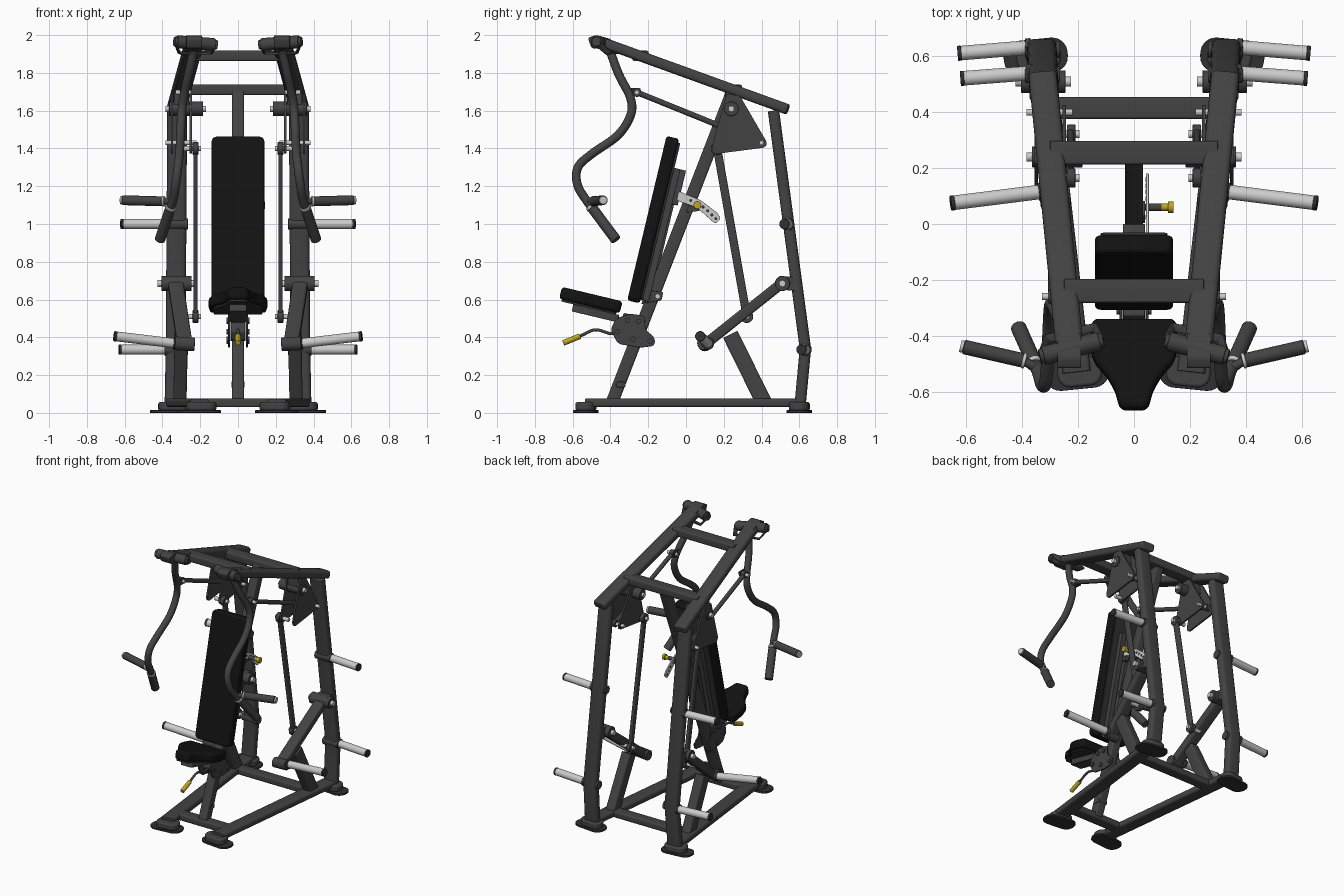
import bpy, bmesh, math
from mathutils import Vector as V, Matrix

if "Cube" in bpy.data.objects:
    bpy.data.objects.remove(bpy.data.objects["Cube"])

def material(name, c):
    m = bpy.data.materials.new(name)
    m.diffuse_color = (*c, 1)
    m.use_nodes = True
    m.node_tree.nodes["Principled BSDF"].inputs["Base Color"].default_value = m.diffuse_color
    return m

FRAME = material("frame_charcoal", (.055, .055, .056))
BLACK = material("pad_black", (.006, .006, .006))
STEEL = material("steel", (.6, .6, .6))
RUBBER = material("rubber", (.03, .03, .03))
YELLOW = material("yellow", (.5, .38, .02))

def finish(name, bm, mat, mirror, bevel=0):
    bmesh.ops.remove_doubles(bm, verts=bm.verts, dist=1e-5)
    bmesh.ops.recalc_face_normals(bm, faces=bm.faces)
    me = bpy.data.meshes.new(name)
    bm.to_mesh(me)
    bm.free()
    ob = bpy.data.objects.new(name, me)
    bpy.context.collection.objects.link(ob)
    me.materials.append(mat)
    if bevel:
        b = ob.modifiers.new("edge", 'BEVEL')
        b.width, b.segments, b.limit_method, b.angle_limit = bevel, 3, 'ANGLE', math.radians(50)
    if mirror:
        ob.modifiers.new("mirror", 'MIRROR')
    return ob

def sweep(name, pts, w, h, r, mat=FRAME, mirror=True, n=4, bevel=.003):
    """Rounded-rectangle section swept along a mitred path."""
    pts = [V(p) for p in pts]
    sec = []
    for k, (sx, sy) in enumerate(((1, 1), (-1, 1), (-1, -1), (1, -1))):
        for i in range(n + 1):
            a = (k + i / n) * math.pi / 2
            sec.append((sx * (w / 2 - r) + r * math.cos(a), sy * (h / 2 - r) + r * math.sin(a)))
    bm = bmesh.new()
    rings = []
    for i, p in enumerate(pts):
        a = (p - pts[i - 1]).normalized() if i else (pts[1] - p).normalized()
        b = (pts[i + 1] - p).normalized() if i < len(pts) - 1 else a
        t = (a + b).normalized()
        hint = V((0, 1, 0)) if abs((pts[-1] - pts[0]).normalized().x) > .8 else V((1, 0, 0))
        x = (hint - t * hint.dot(t)).normalized()
        y = t.cross(x) / max(.5, t.dot(a))
        rings.append([bm.verts.new(p + x * u + y * v) for u, v in sec])
    m = len(sec)
    for r0, r1 in zip(rings, rings[1:]):
        for j in range(m):
            bm.faces.new((r0[j], r0[(j + 1) % m], r1[(j + 1) % m], r1[j]))
    bm.faces.new(rings[0])
    bm.faces.new(rings[-1])
    return finish(name, bm, mat, mirror, bevel)

def rod(name, pts, r, mat=FRAME, mirror=True, n=6, bevel=.003):
    return sweep(name, pts, 2 * r, 2 * r, r, mat, mirror, n, bevel)

def prism(name, outline, depth, origin, u, v, r=.01, mat=FRAME, mirror=True, bevel=.002):
    """Outline with rounded corners in the u-v plane, extruded along u x v."""
    u, v = V(u).normalized(), V(v).normalized()
    w = u.cross(v)
    bm = bmesh.new()
    bm.faces.new([bm.verts.new(V(origin) + u * a + v * b) for a, b in outline])
    if r:
        bmesh.ops.bevel(bm, geom=bm.verts[:], offset=r, segments=5, affect='VERTICES', profile=.5)
    g = bmesh.ops.extrude_face_region(bm, geom=bm.faces[:])
    bmesh.ops.translate(bm, vec=w * depth, verts=[e for e in g['geom'] if isinstance(e, bmesh.types.BMVert)])
    return finish(name, bm, mat, mirror, bevel)

def side_plate(name, outline, x, t=.01, **k):
    return prism(name, outline, t, (x - t / 2, 0, 0), (0, 1, 0), (0, 0, 1), **k)

def smooth_path(pts, n=6):
    p = [V(q) for q in pts]
    p = [p[0] * 2 - p[1]] + p + [p[-1] * 2 - p[-2]]
    out = []
    for a, b, c, d in zip(p, p[1:], p[2:], p[3:]):
        for i in range(n):
            t = i / n
            out.append((b * 2 + (c - a) * t + (a * 2 - b * 5 + c * 4 - d) * t * t
                        + (b * 3 - a - c * 3 + d) * t ** 3) / 2)
    return out + [p[-2]]

def bolt(name, x0, x1, y, z, r=.014, mirror=True, mat=STEEL):
    rod(name, [(x0, y, z), (x1, y, z)], r, mat, mirror, 3, 0)

def rect(a, b, c, d):
    return [(a, c), (b, c), (b, d), (a, d)]

# base: rails, crossbars, feet
sweep("base_rail", [(.205, -.53, .053), (.335, .60, .053)], .1, .046, .015)
sweep("base_front_crossbar", [(-.2, -.40, .053), (.2, -.40, .053)], .08, .046, .01, mirror=False)
sweep("base_rear_crossbar", [(-.3, .415, .053), (.3, .415, .053)], .078, .046, .01, mirror=False)
for nm, cx, cy in (("front_foot", .205, -.53), ("rear_foot", .352, .60)):
    prism(nm, rect(-.115, .115, -.062, .062), .014, (cx, cy, 0), (1, -.1, 0), (.1, 1, 0), .055, RUBBER)
    prism(nm + "_cap", rect(-.08, .08, -.052, .052), .045, (cx - .01, cy, .012), (1, -.1, 0), (.1, 1, 0), .045, bevel=.01)

# rear uprights, top beams and crossbars
sweep("rear_upright", [(.322, .463, 1.6), (.33, .632, .34), (.336, .605, .05)], .105, .06, .022)
sweep("top_beam", [(.232, -.43, 1.957), (.328, .54, 1.606)], .1, .056, .02, bevel=.01)
sweep("top_front_crossbar", [(-.25, -.24, 1.89), (.25, -.24, 1.89)], .085, .055, .01, mirror=False)
sweep("top_rear_crossbar", [(-.3, .255, 1.71), (.3, .255, 1.71)], .085, .055, .01, mirror=False)

# leaning centre column with its adjustment strip
sweep("centre_column", [(0, .245, 1.70), (0, -.39, .06)], .065, .066, .01, mirror=False)
for i in range(12):
    y = -.345 + i * .011
    bolt("column_notch", -.022, .022, y - .036, .155 + i * .0284, .006, False, RUBBER)
side_plate("column_stop", rect(-.37, -.32, .135, .165), 0, .07, mirror=False)

# backrest
bo, bu, bv = V((0, -.245, .58)), V((1, 0, 0)), V((0, .208, .87)).normalized()
bw = bu.cross(bv)
prism("backrest_pad", rect(-.14, .14, 0, .895), .068, bo, bu, bv, .03, BLACK, False, .014)
prism("backrest_board", rect(-.12, .12, .02, .875), .012, bo - bw * .012, bu, bv, .02, RUBBER, False)
prism("backrest_rail", rect(.04, .075, .02, .74), .035, bo - bw * .045, bu, bv, 0, FRAME, True)
prism("backrest_spine", rect(-.025, .025, .0, .72), .045, bo - bw * .055, bu, bv, 0, FRAME, False)
prism("backrest_bracket", rect(-.04, .04, .55, .74), .05, bo - bw * .075, bu, bv, .006, FRAME, False)
side_plate("backrest_hinge", [(-.22, .58), (-.13, .595), (-.12, .64), (-.20, .65)], .038, .012)
bolt("backrest_hinge_bolt", -.06, .06, -.15, .617, .014, False)

# backrest angle plate and pull knob
side_plate("angle_plate", [(-.05, 1.125), (.06, 1.085), (.155, 1.0), (.185, 1.03), (.165, 1.06), (.08, 1.125), (-.04, 1.175)],
           .048, .01, r=.012, mat=STEEL, mirror=False)
for y, z in ((.025, 1.125), (.09, 1.09), (.115, 1.07), (.137, 1.048), (.158, 1.028)):
    bolt("angle_plate_hole", .042, .0545, y, z, .008, False, RUBBER)
side_plate("knob_bracket", [(0, 1.06), (.075, 1.07), (.085, 1.12), (.03, 1.14)], .025, .03, mirror=False)
rod("knob_sleeve", [(.04, .06, 1.1), (.1, .06, 1.1)], .014, mirror=False)
rod("knob_stem", [(.095, .06, 1.1), (.125, .06, 1.1)], .013, YELLOW, False)
rod("knob_head", [(.122, .06, 1.1), (.142, .06, 1.1)], .021, YELLOW, False)

# seat
su, sv = V((1, 0, 0)), V((0, .317, -.076)).normalized()
so = V((0, -.672, .603))
half = [(.05, 0), (.068, .07), (.10, .125), (.145, .175), (.157, .24), (.15, .33)]
prism("seat_pad", half + [(-a, b) for a, b in half[::-1]], .066, so, su, sv, .022, BLACK, False, .018)
inner = [(a * .85, b * .9 + .015) for a, b in half]
prism("seat_board", inner + [(-a, b) for a, b in inner[::-1]], .012, so - su.cross(sv) * .01, su, sv, .01, RUBBER, False)
prism("seat_support", rect(-.045, .045, .08, .33), .04, so - su.cross(sv) * .048, su, sv, .008, FRAME, False)

# seat carriage and lever
side_plate("carriage_plate", [(-.40, .44), (-.37, .50), (-.30, .525), (-.22, .515), (-.215, .44), (-.165, .40),
                              (-.165, .355), (-.24, .345), (-.36, .365)], .047, .01, r=.02)
side_plate("carriage_core", [(-.36, .43), (-.33, .53), (-.25, .51), (-.23, .38), (-.33, .385)], 0, .078, mirror=False)
for y, z in ((-.365, .43), (-.31, .49), (-.25, .485), (-.28, .39), (-.19, .38)):
    bolt("carriage_bolt", .045, .062, y, z, .014, mat=FRAME)
rod("seat_lever", smooth_path([(0, -.34, .425), (0, -.40, .42), (0, -.48, .44), (0, -.56, .407)]), .008, FRAME, False, 3)
rod("seat_lever_grip", [(0, -.56, .407), (0, -.65, .37)], .015, YELLOW, False)

# press arms: pivot housing, yoke, bent tube, two grips
rod("arm_pivot_housing", [(.125, -.42, 1.95), (.325, -.472, 1.965)], .034, n=8)
rod("arm_pivot_cap", [(.112, -.417, 1.949), (.338, -.475, 1.966)], .026)
side_plate("arm_pivot_mount", [(-.5, 1.93), (-.52, 1.985), (-.48, 2.0), (-.39, 1.975), (-.40, 1.93)], .232, .085, r=.012)
sweep("arm_yoke", [(.116, -.42, 1.95), (.14, -.37, 1.905), (.31, -.41, 1.905), (.334, -.473, 1.96)], .035, .01, .002, n=2)
arm = smooth_path([(.235, -.40, 1.91), (.262, -.355, 1.79), (.288, -.295, 1.67), (.299, -.292, 1.58), (.304, -.36, 1.47),
                   (.31, -.50, 1.37), (.318, -.572, 1.30), (.33, -.575, 1.21), (.347, -.52, 1.115), (.41, -.38, .93)])
rod("press_arm", arm, .023)
rod("lower_grip", [(.358, -.495, 1.083), (.414, -.37, .915)], .028)
rod("lower_grip_collar", [(.354, -.504, 1.095), (.358, -.495, 1.083)], .03, STEEL)
rod("side_grip", [(.40, -.488, 1.12), (.61, -.44, 1.126)], .026)
rod("side_grip_stub", [(.338, -.52, 1.118), (.40, -.488, 1.12)], .016)
rod("side_grip_collar", [(.388, -.491, 1.12), (.40, -.488, 1.12)], .028, STEEL)
rod("side_grip_cap", [(.61, -.44, 1.126), (.622, -.437, 1.126)], .022, STEEL)

# rocker, push rod and drop link
rocker = [(.215, 1.69), (.285, 1.68), (.43, 1.43), (.42, 1.405), (.15, 1.37), (.135, 1.40)]
for x in (.25, .35):
    side_plate("rocker_plate", rocker, x, .012, r=.015)
rod("rocker_pivot", [(.185, .24, 1.61), (.365, .24, 1.61)], .038, n=8)
bolt("rocker_pivot_bolt", .17, .385, .24, 1.61, .016)
side_plate("rocker_hanger", rect(.21, .28, 1.6, 1.70), .3, .08)
rod("push_rod", [(.292, -.255, 1.695), (.30, .40, 1.43)], .015)
for nm, x, y, z in (("front", .29, -.26, 1.697), ("rear", .30, .40, 1.43)):
    rod("push_rod_%s_end" % nm, [(x - .016, y, z), (x + .016, y, z)], .024)
    bolt("push_rod_%s_bolt" % nm, x - (.04 if nm == "front" else .08), x + (.04 if nm == "front" else .085), y, z, .012)
side_plate("push_rod_lug", rect(-.31, -.24, 1.675, 1.72), .268, .008)
sweep("drop_link", [(.225, .165, 1.40), (.225, .322, .51)], .022, .044, .008)
for nm, y, z in (("top", .165, 1.40), ("bottom", .322, .51)):
    rod("drop_link_%s_eye" % nm, [(.21, y, z), (.24, y, z)], .034, n=8)
    bolt("drop_link_%s_bolt" % nm, .195, .30, y, z, .014)

# weight arms with their pivots and stops
rod("weight_arm_pivot", [(.245, .51, .685), (.405, .51, .685)], .04, n=8)
bolt("weight_arm_pivot_bolt", .225, .425, .51, .685, .018)
side_plate("pivot_bracket", [(.48, .655), (.58, .645), (.575, .72), (.49, .725)], .33, .1)
sweep("weight_arm", [(.33, .50, .68), (.283, .11, .37)], .08, .055, .012)
rod("weight_arm_end", [(.23, .10, .362), (.335, .095, .368)], .036, n=8)
sweep("weight_arm_stop", [(.30, .235, .415), (.308, .415, .05)], .07, .085, .012)

# weight and storage pegs
def peg(name, a, b):
    a, b = V(a), V(b)
    d = (b - a).normalized()
    rod(name, [a, b], .026, STEEL, n=8)
    rod(name + "_flange", [a - d * .012, a + d * .008], .033, n=8)
    rod(name + "_cap", [b - d * .002, b + d * .012], .027, RUBBER, n=8)

peg("loading_peg", (.335, .115, .368), (.645, .076, .405))
peg("upper_storage_peg", (.375, .54, 1.0), (.61, .522, 1.0))
peg("lower_storage_peg", (.38, .632, .335), (.62, .612, .335))
for nm, y, z in (("upper", .535, 1.0), ("lower", .625, .335)):
    rod(nm + "_peg_boss", [(.265, y, z), (.39, y, z)], .03)

# smooth shading with sharp edges kept
for o in bpy.data.objects:
    o.select_set(True)
bpy.context.view_layer.objects.active = bpy.data.objects["seat_pad"]
bpy.ops.object.shade_smooth_by_angle(angle=math.radians(38))
